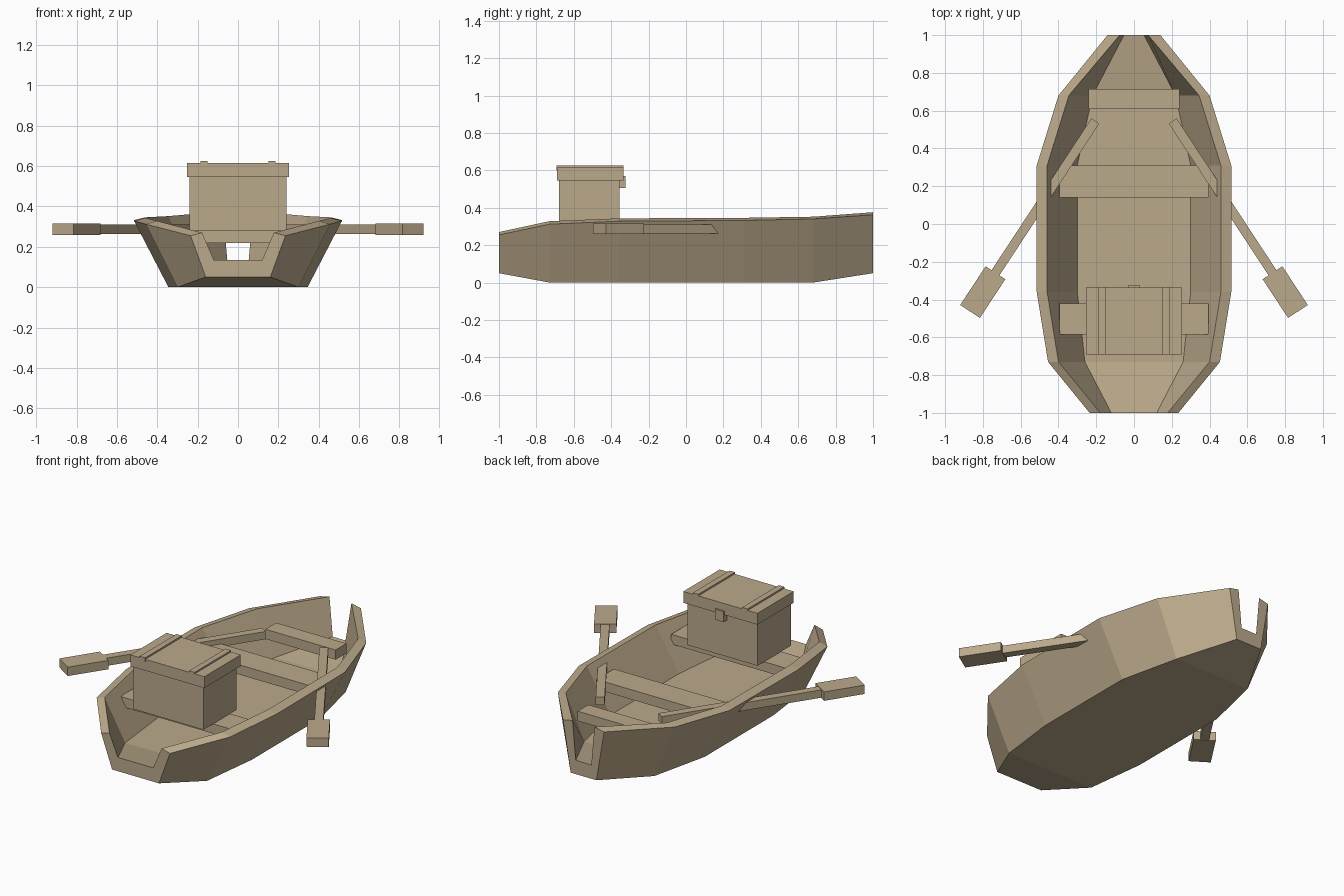
import bpy, bmesh, math
from mathutils import Matrix, Vector

default = bpy.data.objects.get("Cube")
if default:
    bpy.data.objects.remove(default, do_unlink=True)

# Weathered wood, used throughout
wood = bpy.data.materials.new("weathered wood")
wood.use_nodes = True
COLOUR = (0.50, 0.40, 0.26, 1)
wood.diffuse_color = COLOUR
wood.node_tree.nodes["Principled BSDF"].inputs["Base Color"].default_value = COLOUR


def finish(name, bm):
    bmesh.ops.recalc_face_normals(bm, faces=bm.faces)
    mesh = bpy.data.meshes.new(name)
    bm.to_mesh(mesh)
    bm.free()
    mesh.materials.append(wood)
    obj = bpy.data.objects.new(name, mesh)
    bpy.context.collection.objects.link(obj)
    return obj


def box(name, x, y, z):
    """Box from (min, max) ranges."""
    size = [b - a for a, b in (x, y, z)]
    mid = Vector([(a + b) / 2 for a, b in (x, y, z)])
    bm = bmesh.new()
    bmesh.ops.create_cube(bm, size=1, matrix=Matrix.Translation(mid) @ Matrix.Diagonal((*size, 1)))
    return finish(name, bm)


# Hull: loft a thick U section along the length, open at both ends
# y, gunwale (half width, z) outer and inner, keel (half width, z), floor (half width, z)
STATIONS = [
    (-1.00, (0.235, 0.255), (0.178, 0.270), (0.16, 0.05), (0.12, 0.135)),
    (-0.73, (0.455, 0.312), (0.400, 0.328), (0.30, 0.00), (0.26, 0.085)),
    (-0.36, (0.515, 0.328), (0.460, 0.343), (0.345, 0.00), (0.30, 0.085)),
    (0.31, (0.515, 0.332), (0.460, 0.346), (0.345, 0.00), (0.30, 0.085)),
    (0.68, (0.400, 0.340), (0.345, 0.352), (0.26, 0.00), (0.22, 0.085)),
    (1.00, (0.140, 0.362), (0.075, 0.376), (0.088, 0.05), (0.053, 0.135)),
]
bm = bmesh.new()
rings = []
for y, outer, inner, keel, floor in STATIONS:
    half = [floor, inner, outer, keel]
    section = half + [(-w, z) for w, z in reversed(half)]
    rings.append([bm.verts.new((w, y, z)) for w, z in section])
for a, b in zip(rings, rings[1:]):
    for i in range(8):
        j = (i + 1) % 8
        bm.faces.new((a[i], a[j], b[j], b[i]))
for r in (rings[0], rings[-1]):
    bm.faces.new(r[0:4])
    bm.faces.new(r[4:8])
    bm.faces.new((r[0], r[3], r[4], r[7]))
finish("hull", bm)

# Bench seats
for name, half, y in (("front_seat", 0.395, (-0.585, -0.42)),
                      ("middle_seat", 0.395, (0.14, 0.31)),
                      ("rear_seat", 0.24, (0.61, 0.715))):
    box(name, (-half, half), y, (0.22, 0.28))

# Chest resting on the front seat
box("chest_body", (-0.24, 0.24), (-0.68, -0.355), (0.28, 0.545))
box("chest_lid", (-0.253, 0.253), (-0.69, -0.335), (0.545, 0.615))
box("chest_latch", (-0.03, 0.03), (-0.36, -0.324), (0.505, 0.57))
for side, s in (("left", 1), ("right", -1)):
    box(side + "_lid_strap", sorted((s * 0.15, s * 0.187)), (-0.692, -0.334), (0.60, 0.625))

# Oars passing through the hull sides
INNER, OUTER = Vector((0.205, 0.545, 0.287)), Vector((0.868, -0.463, 0.287))
along = OUTER - INNER
length, blade = along.length, 0.245
for side, s in (("left", 1), ("right", -1)):
    angle = math.atan2(along.y, s * along.x)
    for part, start, end, width, thick in (("shaft", 0, length - blade, 0.05, 0.048),
                                           ("blade", length - blade, length, 0.125, 0.055)):
        oar = box(f"{side}_oar_{part}", (start, end), (-width / 2, width / 2), (-thick / 2, thick / 2))
        oar.data.transform(Matrix.Translation((s * INNER.x, INNER.y, INNER.z)) @ Matrix.Rotation(angle, 4, "Z"))
